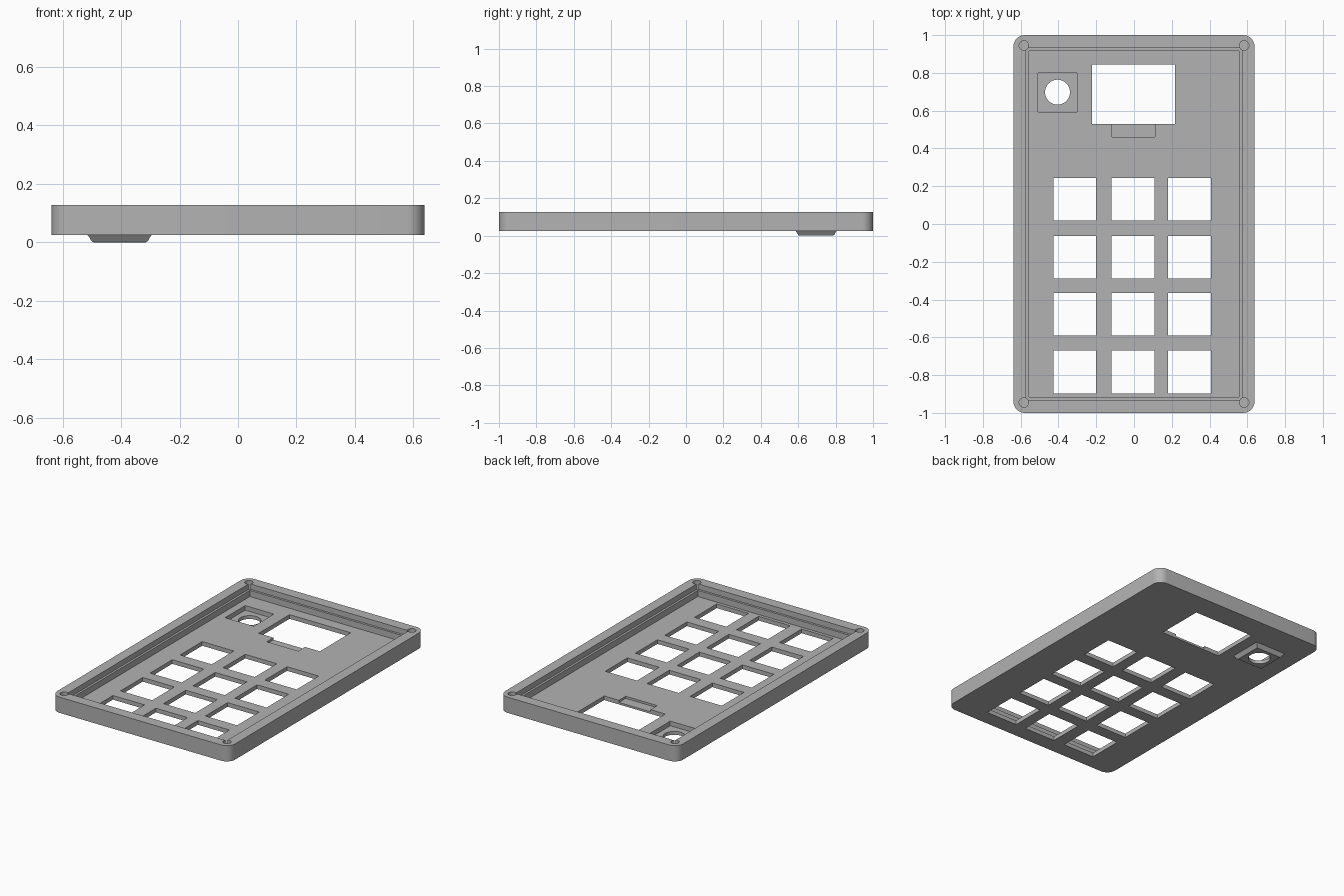
import bpy, bmesh, math
from mathutils import Matrix, Vector

if "Cube" in bpy.data.objects:
    bpy.data.objects.remove(bpy.data.objects["Cube"], do_unlink=True)

BASE, FLOOR, LEDGE, TOP = 0.025, 0.052, 0.092, 0.127

grey = bpy.data.materials.new("plain grey")
grey.use_nodes = True
grey.diffuse_color = (0.45, 0.45, 0.45, 1)
grey.node_tree.nodes["Principled BSDF"].inputs["Base Color"].default_value = grey.diffuse_color


def make_object(name, bm):
    bmesh.ops.recalc_face_normals(bm, faces=bm.faces)
    mesh = bpy.data.meshes.new(name)
    bm.to_mesh(mesh)
    bm.free()
    mesh.materials.append(grey)
    obj = bpy.data.objects.new(name, mesh)
    bpy.context.collection.objects.link(obj)
    return obj


def block(name, cx, cy, width, depth, low, high, radius=0):
    """Box with optionally rounded upright corners."""
    bm = bmesh.new()
    place = Matrix.Translation((cx, cy, (low + high) / 2)) @ Matrix.Diagonal((width, depth, high - low, 1))
    bmesh.ops.create_cube(bm, size=1, matrix=place)
    if radius:
        upright = [e for e in bm.edges if abs(e.verts[0].co.z - e.verts[1].co.z) > 0.01]
        bmesh.ops.bevel(bm, geom=upright, offset=radius, segments=8, profile=0.5, affect='EDGES')
    return make_object(name, bm)


def cylinder(name, cx, cy, radius, low, high):
    bm = bmesh.new()
    bmesh.ops.create_cone(bm, cap_ends=True, segments=40, radius1=radius, radius2=radius,
                          depth=high - low, matrix=Matrix.Translation((cx, cy, (low + high) / 2)))
    return make_object(name, bm)


def square_stack(name, cx, cy, profile):
    """Square rings of (half width, height), joined from bottom to top."""
    bm = bmesh.new()
    rings = [[bm.verts.new((cx + sx * r, cy + sy * r, z))
              for sx, sy in ((-1, -1), (1, -1), (1, 1), (-1, 1))] for r, z in profile]
    for a, b in zip(rings, rings[1:]):
        for i in range(4):
            bm.faces.new((a[i], a[(i + 1) % 4], b[(i + 1) % 4], b[i]))
    bm.faces.new(rings[0])
    bm.faces.new(rings[-1])
    return make_object(name, bm)


def combine(target, tool, operation):
    mod = target.modifiers.new("shape", 'BOOLEAN')
    mod.operation, mod.solver, mod.object = operation, 'EXACT', tool
    bpy.context.view_layer.objects.active = target
    bpy.ops.object.modifier_apply(modifier=mod.name)
    bpy.data.objects.remove(tool, do_unlink=True)


# Outer shell with rounded corners
case = block("keypad_case", 0, 0, 1.276, 2, BASE, TOP, 0.06)

# Main cavity and the wider rim above its ledge
combine(case, block("cavity", 0, 0, 1.114, 1.834, FLOOR, TOP + 0.1), 'DIFFERENCE')
combine(case, block("rim_step", 0, 0, 1.142, 1.862, LEDGE, TOP + 0.1), 'DIFFERENCE')

# Bulge on the underside with its pocket and round hole
BX, BY = -0.405, 0.696
bulge = [(0.09, 0), (0.097, 0.005), (0.104, 0.018), (0.11, BASE), (0.11, 0.04)]
combine(case, square_stack("bulge", BX, BY, bulge), 'UNION')
combine(case, block("bulge_pocket", BX, BY, 0.206, 0.206, 0.022, 0.2), 'DIFFERENCE')
combine(case, cylinder("round_hole", BX, BY + 0.002, 0.066, -0.1, 0.2), 'DIFFERENCE')

# Screen window and the shallow pocket beside it
combine(case, block("window", -0.003, 0.687, 0.438, 0.316, -0.1, 0.2), 'DIFFERENCE')
combine(case, block("window_pocket", -0.003, 0.51, 0.226, 0.1, 0.038, 0.2), 'DIFFERENCE')

# Grid of key openings
for x in (-0.314, -0.006, 0.294):
    for y in (0.131, -0.176, -0.478, -0.783):
        combine(case, block("key_opening", x, y, 0.227, 0.227, -0.1, 0.2), 'DIFFERENCE')

# Screw holes in the corners
for sx in (-1, 1):
    for sy in (-1, 1):
        combine(case, cylinder("screw_hole", sx * 0.583, sy * 0.945, 0.025, FLOOR, 0.2), 'DIFFERENCE')

# Smooth rounded parts, keep the edges sharp
bpy.ops.object.select_all(action='DESELECT')
case.select_set(True)
bpy.context.view_layer.objects.active = case
bpy.ops.object.shade_smooth_by_angle(angle=math.radians(30))
